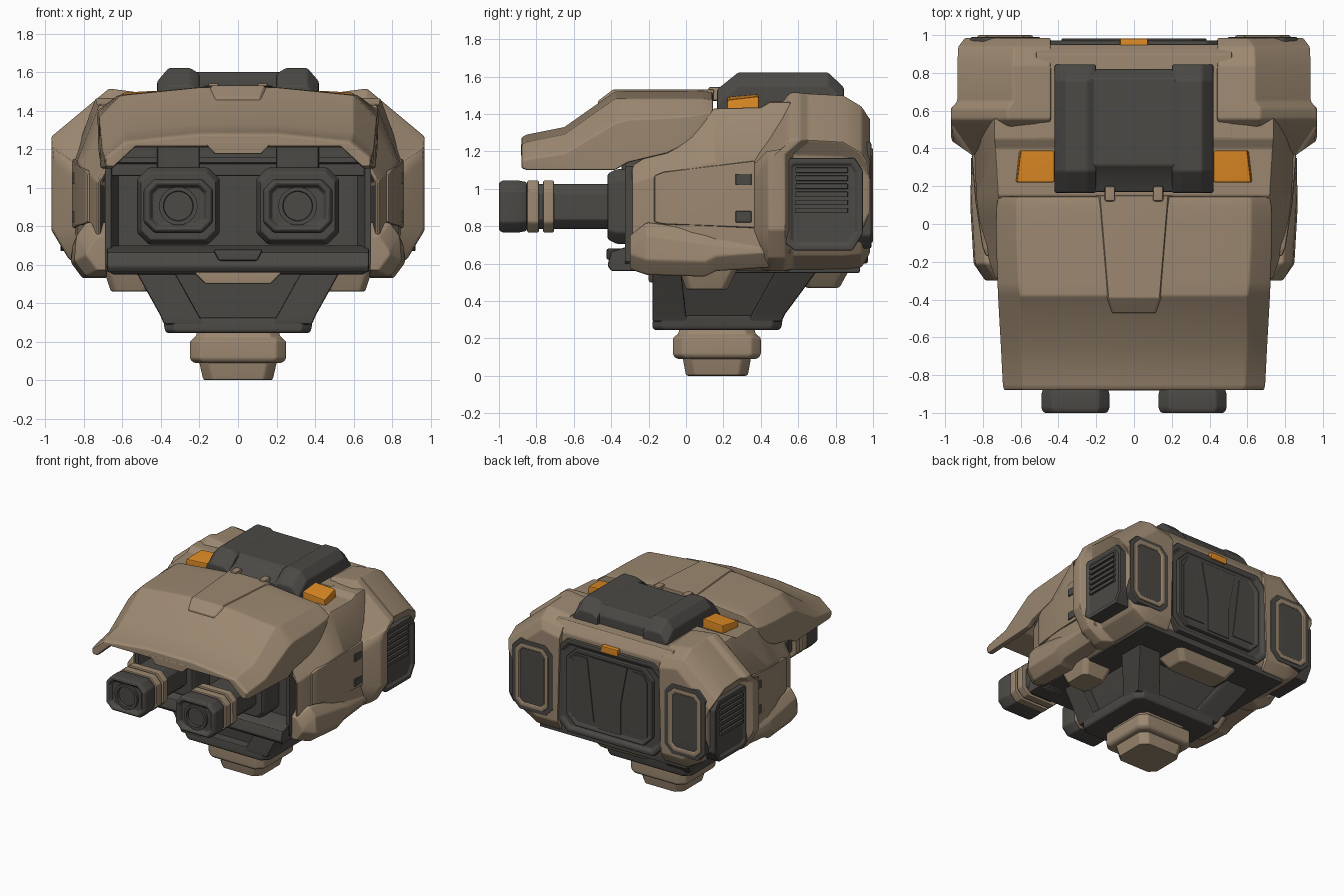
import bpy, bmesh, math

if "Cube" in bpy.data.objects:
    bpy.data.objects.remove(bpy.data.objects["Cube"])


def material(name, rgb):
    m = bpy.data.materials.new(name)
    m.diffuse_color = (*rgb, 1)
    m.use_nodes = True
    m.node_tree.nodes["Principled BSDF"].inputs["Base Color"].default_value = m.diffuse_color
    return m


TAN = material("tan armour", (0.33, 0.245, 0.163))
DARK = material("dark grey metal", (0.072, 0.067, 0.060))
ORANGE = material("orange lamp", (0.74, 0.26, 0.018))


def loft(name, axis, sections, mat, bevel=0.011, mirror=False, insets=(), cap=0, mat2=None):
    """Skin rings [(t, [(u, v)..])] along an axis; insets sink one end cap."""
    put = {'x': lambda t, u, v: (t, u, v), 'y': lambda t, u, v: (u, t, v), 'z': lambda t, u, v: (u, v, t)}[axis]
    bm = bmesh.new()
    rings = [[bm.verts.new(put(t, u, v)) for u, v in pts] for t, pts in sections]
    n = len(rings[0])
    for a, b in zip(rings, rings[1:]):
        for i in range(n):
            bm.faces.new((a[i], a[(i + 1) % n], b[(i + 1) % n], b[i]))
    caps = [bm.faces.new(rings[0]), bm.faces.new(rings[-1])]
    bmesh.ops.recalc_face_normals(bm, faces=bm.faces)
    for thick, depth, index in insets:
        r = bmesh.ops.inset_region(bm, faces=[caps[cap]], thickness=thick, depth=depth, use_even_offset=True)
        for f in r['faces'] + [caps[cap]]:
            f.material_index = index
    if bevel:
        edges = [e for e in bm.edges if len(e.link_faces) == 2 and e.calc_face_angle(0) > math.radians(24)]
        bmesh.ops.bevel(bm, geom=edges, offset=bevel, segments=2, profile=0.5, affect='EDGES', clamp_overlap=True)
    me = bpy.data.meshes.new(name)
    bm.to_mesh(me)
    bm.free()
    for m in (mat, mat2 or mat):
        me.materials.append(m)
    for p in me.polygons:
        p.use_smooth = True
    me.set_sharp_from_angle(angle=math.radians(24))
    ob = bpy.data.objects.new(name, me)
    bpy.context.collection.objects.link(ob)
    if mirror:
        ob.modifiers.new("mirror", 'MIRROR').use_mirror_merge = False
    ob.modifiers.new("weighted normals", 'WEIGHTED_NORMAL').keep_sharp = True
    return ob


def prism(name, axis, pts, a, b, mat, **kw):
    return loft(name, axis, [(a, pts), (b, pts)], mat, **kw)


def rect(u0, u1, v0, v1, c=0.0):
    if c <= 0:
        return [(u0, v0), (u1, v0), (u1, v1), (u0, v1)]
    return [(u0 + c, v0), (u1 - c, v0), (u1, v0 + c), (u1, v1 - c),
            (u1 - c, v1), (u0 + c, v1), (u0, v1 - c), (u0, v0 + c)]


def box(name, x0, x1, y0, y1, z0, z1, mat, **kw):
    return prism(name, 'y', rect(x0, x1, z0, z1), y0, y1, mat, **kw)


def sym(half):
    return half + [(-u, v) for u, v in reversed(half)]


def circle(cx, cz, r, n=32):
    return [(cx + r * math.cos(2 * math.pi * i / n), cz + r * math.sin(2 * math.pi * i / n)) for i in range(n)]


# Foot and collar
CY = 0.165
def square(h, k, c=0.05):
    return rect(-h, h, CY - k, CY + k, c)
loft("foot", 'z', [(0, square(.18, .165)), (.11, square(.205, .185))], TAN)
loft("collar", 'z', [(.09, square(.23, .215)), (.11, square(.25, .235)), (.205, square(.25, .235)),
                     (.225, square(.22, .205)), (.26, square(.21, .20))], TAN)

# Neck yoke: hub, core and four spreading arms
loft("yoke_hub", 'z', [(.245, rect(-.37, .37, -.17, .50, .05)), (.26, rect(-.38, .38, -.18, .51, .05)),
                       (.325, rect(-.39, .39, -.175, .52, .05))], DARK)
loft("yoke_core", 'z', [(.30, rect(-.30, .30, -.10, .43)), (.60, rect(-.44, .44, -.12, .58))], DARK)
loft("front_yoke_arm", 'z', [(.29, rect(.17, .385, -.18, .01)), (.33, rect(.20, .40, -.18, .0)),
                             (.60, rect(.35, .55, -.18, -.03))], DARK, mirror=True)
loft("rear_yoke_arm", 'z', [(.29, rect(.17, .385, .33, .51)), (.33, rect(.19, .40, .35, .53)),
                            (.60, rect(.35, .55, .50, .73))], DARK, mirror=True)
prism("front_keel", 'y', [(-.17, .50), (.17, .50), (.24, .57), (-.24, .57)], -.20, -.05, TAN)
loft("rear_keel", 'z', [(.47, rect(-.22, .22, .64, .82, .03)), (.58, rect(-.30, .30, .58, .88, .03))], TAN)
loft("side_keel", 'z', [(.46, rect(.46, .66, .0, .22, .03)), (.58, rect(.42, .70, -.04, .28, .03))], TAN, mirror=True)

# Main hull, with dark sunken front bay
def hull(sx, tx, zt, zs):
    return sym([(.66, .56), (sx, .66), (sx, zs), (tx, zt)])
loft("main_hull", 'y', [(-.29, hull(.735, .685, 1.12, 1.03)), (-.20, hull(.765, .69, 1.18, 1.06)),
                        (-.10, hull(.79, .69, 1.22, 1.08)), (.03, hull(.82, .71, 1.30, 1.12)),
                        (.15, hull(.835, .72, 1.43, 1.14)), (.40, hull(.845, .735, 1.435, 1.15)),
                        (.45, hull(.85, .74, 1.465, 1.16)), (.56, hull(.85, .74, 1.465, 1.16))], TAN,
     insets=[(.02, 0, 0), (.03, -.16, 1)], mat2=DARK)
box("inner_core", -.63, .63, -.14, .2, .62, 1.38, DARK)
prism("bay_header", 'y', [(-.67, 1.06), (.67, 1.06), (.66, 1.16), (.60, 1.27), (-.60, 1.27), (-.66, 1.16)],
      -.31, -.12, DARK)
prism("bay_frame", 'y', rect(-.69, .69, .57, 1.16, .04), -.325, -.20, DARK, insets=[(.03, 0, 0), (.04, -.10, 0)])
prism("lower_lip", 'x', [(-.42, .59), (-.40, .665), (-.28, .70), (-.1, .70), (-.1, .56), (-.40, .56)], -.68, .68, DARK)
prism("lip_step", 'y', [(-.10, .62), (.10, .62), (.13, .68), (-.13, .68)], -.425, -.3, DARK)
box("underside_plate", -.66, .66, -.2, .93, .55, .62, DARK)

# Side panel, notches and lower skids
def side(x, z0, z1):
    return [(.7, z0), (x, z0), (x, z1), (.68, z1)]
loft("side_panel", 'y', [(-.17, side(.785, .82, 1.07)), (-.12, side(.803, .81, 1.09)), (.12, side(.84, .80, 1.12)),
                         (.37, side(.86, .79, 1.15))], TAN, mirror=True)
for z in (.82, 1.02):
    box("side_notch", .78, .863, .265, .35, z, z + .06, DARK, bevel=.004, mirror=True)
def skid(x0, x1, z0, z1):
    return [(x0, z0), (x1 - .06, z0), (x1, z0 + .08), (x1 - .01, z1 - .07), (x1 - .06, z1), (x0, z1)]
loft("lower_skid", 'y', [(-.30, skid(.685, .79, .57, .75)), (-.21, skid(.68, .85, .54, .82)),
                         (.10, skid(.68, .868, .53, .78)), (.16, skid(.68, .868, .56, .77)),
                         (.45, skid(.68, .858, .58, .75))], TAN, mirror=True)

# Rear hull and its shoulders; the flange leans forward towards the bottom
prism("rear_hull", 'x', [(.45, .57), (.91, .57), (.95, .65), (.95, 1.38), (.90, 1.46), (.45, 1.47)], -.52, .52, TAN)
def shoulder(xo, zt, zb, lo=None):
    lo = lo or xo
    return [(.46, zb), (lo - .21, zb), (lo - .09, zb + .07), (lo, zb + .22), (lo, zt - .33),
            (xo, zt - .25), (xo - .30, zt), (.44, zt - .03)]
sh = loft("shoulder", 'y', [(.44, shoulder(.85, 1.38, .58)), (.52, shoulder(.965, 1.47, .56)),
                            (.555, shoulder(.97, 1.515, .56)), (.61, shoulder(.97, 1.515, .56)),
                            (.65, shoulder(.94, 1.51, .57, .88)), (.84, shoulder(.94, 1.50, .57, .88)),
                            (.94, shoulder(.935, 1.44, .58, .88)), (.985, shoulder(.90, 1.37, .66, .865))],
          TAN, mirror=True)
for v in sh.data.vertices:
    if v.co.z < 1.2 and .40 < v.co.y < .70:
        v.co.y -= .08

# Side vents
VENT = [(.58, .67), (.89, .67), (.945, .76), (.945, 1.10), (.90, 1.165), (.56, 1.165), (.53, 1.13), (.53, .71)]
prism("side_vent", 'x', VENT, .80, .922, DARK, mirror=True, cap=1, insets=[(.03, 0, 0), (.012, -.015, 0)])
for i in range(6):
    z = .87 + i * .043
    prism("vent_slat", 'x', [(.585, z), (.865, z), (.865, z + .028), (.585, z + .028)], .88, .925, DARK,
          bevel=.004, mirror=True)

# Rear modules and door
prism("module_bed", 'y', rect(.495, .865, .68, 1.25, .07), .90, .991, DARK, mirror=True)
prism("module_frame", 'y', rect(.535, .83, .71, 1.22, .05), .93, 1.0, TAN, mirror=True, cap=1,
      insets=[(.035, 0, 0), (.01, -.025, 1)], mat2=DARK)
prism("module_insert", 'y', rect(.595, .77, .77, 1.08, .02), .95, .992, DARK, bevel=.006, mirror=True)
prism("module_cap", 'y', rect(.595, .77, 1.095, 1.155, .01), .95, .988, DARK, bevel=.006, mirror=True)
prism("rear_door_frame", 'y', rect(-.475, .475, .60, 1.35, .09), .90, .972, DARK, cap=1,
      insets=[(.035, 0, 0), (.015, -.02, 0)])
prism("rear_door", 'y', rect(-.385, .385, .67, 1.29, .08), .92, .982, DARK, cap=1,
      insets=[(.02, 0, 0), (.012, -.010, 0)])
prism("door_panel", 'y', [(-.10, .70), (.10, .70), (.10, .95), (.16, 1.26), (-.16, 1.26), (-.10, .95)], .95, .980,
      DARK, bevel=.005)
prism("door_brace", 'y', [(.14, .74), (.335, .74), (.335, 1.18), (.30, 1.24), (.20, 1.24)], .95, .978, DARK,
      bevel=.004, mirror=True)
box("door_lamp", -.075, .075, .93, .983, 1.325, 1.38, ORANGE, bevel=.008)

# Hood shell over the guns
def hood(w, zb, zm, wt, zt, thick=.05):
    return sym([(w, zb), (w + .005, zm), (wt, zt - .04), (.2, zt)]) + \
        [(-(w - .04), zb), (-(wt - .05), zt - .04 - thick), (wt - .05, zt - .04 - thick), (w - .04, zb)]
loft("hood", 'y', [(-.88, hood(.685, 1.11, 1.15, .58, 1.275, .02)), (-.85, hood(.69, 1.10, 1.16, .59, 1.29, .04)),
                   (-.65, hood(.70, 1.10, 1.19, .60, 1.33)), (-.38, hood(.715, 1.10, 1.35, .60, 1.52)),
                   (-.31, hood(.718, 1.14, 1.37, .61, 1.522)), (-.10, hood(.725, 1.19, 1.38, .62, 1.522)),
                   (.02, hood(.725, 1.25, 1.39, .62, 1.522)), (.09, hood(.725, 1.33, 1.40, .62, 1.522)),
                   (.145, hood(.715, 1.39, 1.41, .62, 1.515))], TAN, bevel=.01)
prism("hood_lip", 'y', [(-.12, 1.175), (.12, 1.175), (.18, 1.24), (-.18, 1.24)], -.882, -.80, TAN, bevel=.006)
def strip(w, z):
    return [(-w, z - .06), (w, z - .06), (w - .03, z), (-w + .03, z)]
loft("hood_ridge", 'y', [(-.47, strip(.14, 1.47)), (-.39, strip(.165, 1.53)), (.15, strip(.21, 1.53))], TAN, bevel=.006)
box("hood_hinge", .10, .155, .12, .20, 1.47, 1.545, TAN, mirror=True)

# Roof hatch with raised rails
prism("roof_hatch", 'x', [(.17, 1.42), (.17, 1.51), (.25, 1.545), (.31, 1.60), (.77, 1.60), (.82, 1.53), (.82, 1.42)],
      -.25, .25, DARK)
def rail(zt):
    return [(.20, 1.42), (.42, 1.42), (.42, zt - .07), (.36, zt), (.25, zt), (.20, zt - .03)]
loft("hatch_rail", 'y', [(.165, rail(1.53)), (.28, rail(1.622)), (.76, rail(1.622)), (.845, rail(1.54))], DARK, mirror=True)

# Orange roof lamps
loft("roof_lamp", 'y', [(.22, [(.42, 1.40), (.63, 1.40), (.62, 1.475), (.42, 1.49)]),
                        (.39, [(.42, 1.40), (.61, 1.40), (.60, 1.495), (.42, 1.505)])], ORANGE, mirror=True)

# Twin guns
GX, GZ = .31, .905
def gun(hw, hh, c):
    return rect(GX - hw, GX + hw, GZ - hh, GZ + hh, c)
loft("gun_mount", 'y', [(-.10, gun(.21, .20, .06)), (-.37, gun(.215, .20, .06)), (-.42, gun(.195, .175, .05))], DARK, mirror=True)
box("gun_mount_top", .20, .42, -.345, -.1, 1.07, 1.25, DARK, mirror=True)
prism("barrel", 'y', gun(.145, .12, .05), -.88, -.38, DARK, mirror=True)
for y0, y1 in ((-.765, -.705), (-.85, -.785)):
    prism("barrel_ring", 'y', gun(.18, .14, .055), y0, y1, TAN, mirror=True)
loft("muzzle", 'y', [(-1.0, gun(.168, .13, .05)), (-.975, gun(.18, .14, .055)), (-.90, gun(.18, .14, .055)),
                     (-.85, gun(.165, .13, .05))], DARK, mirror=True, insets=[(.02, 0, 0), (.015, -.03, 0)])
prism("muzzle_bore", 'y', circle(GX, GZ, .10), -.99, -.9, DARK, bevel=0, mirror=True,
      insets=[(.022, 0, 0), (.01, -.07, 0)])
